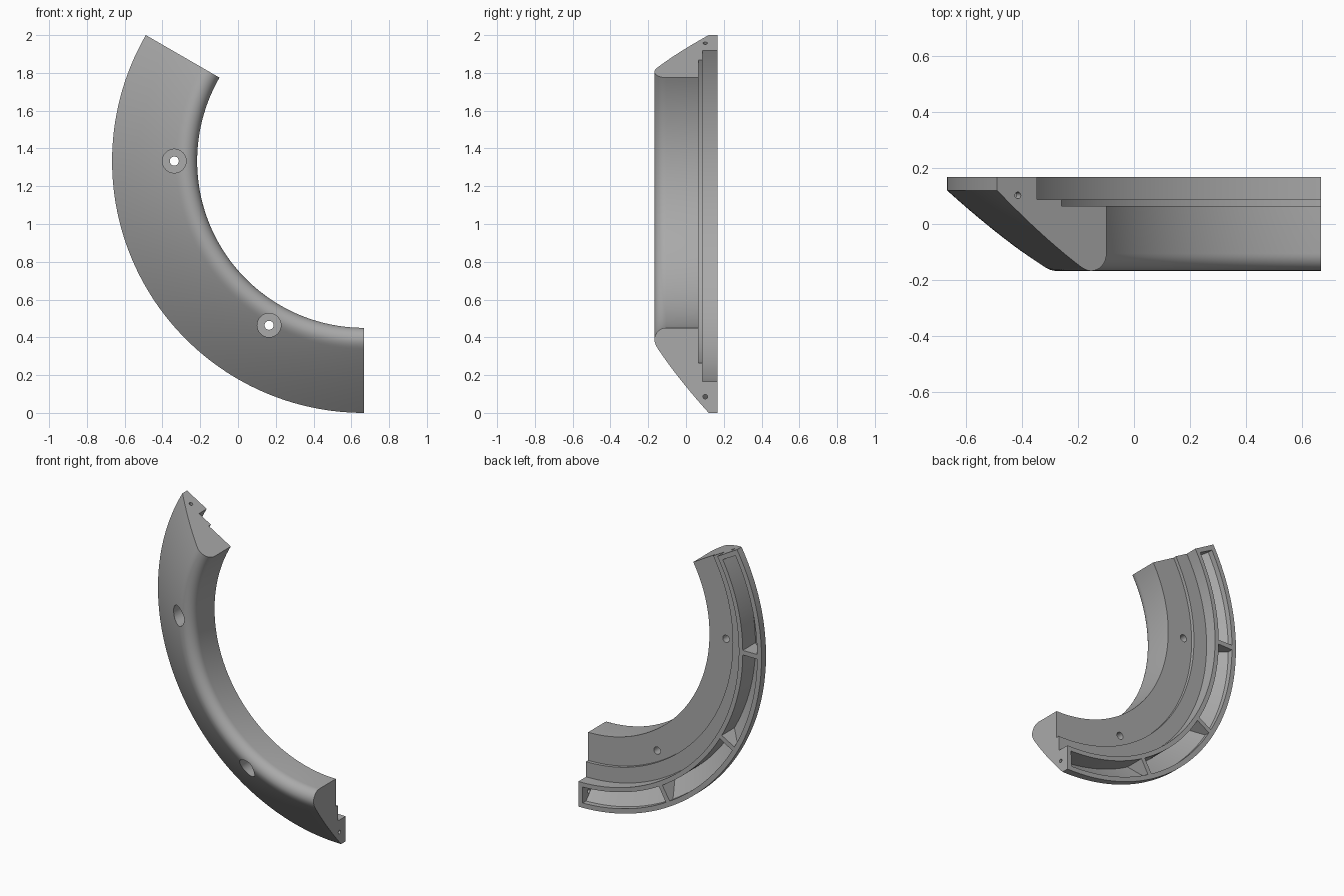
import bpy, bmesh, math
from mathutils import Vector, Matrix

if "Cube" in bpy.data.objects:
    bpy.data.objects.remove(bpy.data.objects["Cube"])

R = 4 / 3                       # outer radius
CENTRE = Vector((2 / 3, 0, R))  # ring axis runs along y
START, END = 150, 270           # sector in degrees

grey = bpy.data.materials.new("plain_grey")
grey.use_nodes = True
colour = (0.4, 0.4, 0.4, 1)
grey.diffuse_color = colour
grey.node_tree.nodes["Principled BSDF"].inputs["Base Color"].default_value = colour


def on_ring(r, y, degrees):
    a = math.radians(degrees)
    return CENTRE + Vector((r * math.cos(a), y, r * math.sin(a)))


def finish(bm, name):
    bmesh.ops.recalc_face_normals(bm, faces=bm.faces)
    mesh = bpy.data.meshes.new(name)
    bm.to_mesh(mesh)
    bm.free()
    mesh.materials.append(grey)
    obj = bpy.data.objects.new(name, mesh)
    bpy.context.collection.objects.link(obj)
    return obj


def sector(name, profile, a0, a1, steps):
    """Sweep a closed (radius, y) profile around the ring axis."""
    bm = bmesh.new()
    rings = [[bm.verts.new(on_ring(r, y, a0 + (a1 - a0) * i / steps)) for r, y in profile]
             for i in range(steps + 1)]
    n = len(profile)
    for p, q in zip(rings, rings[1:]):
        for j in range(n):
            k = (j + 1) % n
            bm.faces.new((p[j], p[k], q[k], q[j]))
    bm.faces.new(rings[0])
    bm.faces.new(rings[-1])
    return finish(bm, name)


def cylinder(name, radius, start, end):
    bm = bmesh.new()
    axis = end - start
    turn = axis.to_track_quat('Z', 'Y').to_matrix().to_4x4()
    bmesh.ops.create_cone(bm, cap_ends=True, segments=32, radius1=radius, radius2=radius,
                          depth=axis.length,
                          matrix=Matrix.Translation((start + end) / 2) @ turn)
    return finish(bm, name)


def curve(a, b, c, n):
    """Quadratic curve from a to c, pulled toward b."""
    pts = []
    for i in range(n + 1):
        t = i / n
        pts.append(tuple((1 - t) ** 2 * a[k] + 2 * t * (1 - t) * b[k] + t * t * c[k]
                         for k in (0, 1)))
    return pts


# Cross-section: bulged outer slope, rounded nose, stepped back
slope = curve((R, 0.12), (1.15, -0.045), (0.995, -0.148), 10)
nose = curve((0.995, -0.148), (0.968, -0.167), (0.945, -0.167), 5)
fillet = [(0.945 - 0.062 * math.sin(t * math.pi / 16),
           -0.105 - 0.062 * math.cos(t * math.pi / 16)) for t in range(1, 9)]
back = [(0.883, 0.065), (1.068, 0.065), (1.068, 0.087), (1.168, 0.087),
        (1.168, 0.167), (R, 0.167)]
body = sector("ring_segment", slope + nose[1:] + fillet + back, START, END, 80)

# Pockets in the rear rim, leaving ribs and end walls
cutters = []
pocket = [(1.197, 0.18), (1.197, 0.035), (1.302, 0.132), (1.302, 0.18)]
for i in range(4):
    a0 = START + 30 * i + (1.4 if i == 0 else 0.7)
    a1 = START + 30 * (i + 1) - (1.4 if i == 3 else 0.7)
    cutters.append(sector("pocket_cutter", pocket, a0, a1, 20))

# Counterbored screw holes
for a in (180, 240):
    cutters.append(cylinder("bore_cutter", 0.063, on_ring(1.004, -0.3, a), on_ring(1.004, 0, a)))
    cutters.append(cylinder("screw_cutter", 0.024, on_ring(1.004, -0.3, a), on_ring(1.004, 0.2, a)))

# Small pin holes through the end walls
for a, inward in ((START, 1), (END, -1)):
    cutters.append(cylinder("pin_cutter", 0.012, on_ring(1.248, 0.102, a - inward),
                            on_ring(1.248, 0.102, a + 2 * inward)))

bpy.context.view_layer.objects.active = body
for cutter in cutters:
    cutter.hide_render = True
    mod = body.modifiers.new("cut", 'BOOLEAN')
    mod.operation = 'DIFFERENCE'
    mod.solver = 'EXACT'
    mod.object = cutter
    bpy.ops.object.modifier_apply(modifier=mod.name)
    bpy.data.objects.remove(cutter)

# Smooth sweep with crisp edges
bpy.ops.object.select_all(action='DESELECT')
body.select_set(True)
bpy.ops.object.shade_smooth_by_angle(angle=math.radians(30))
